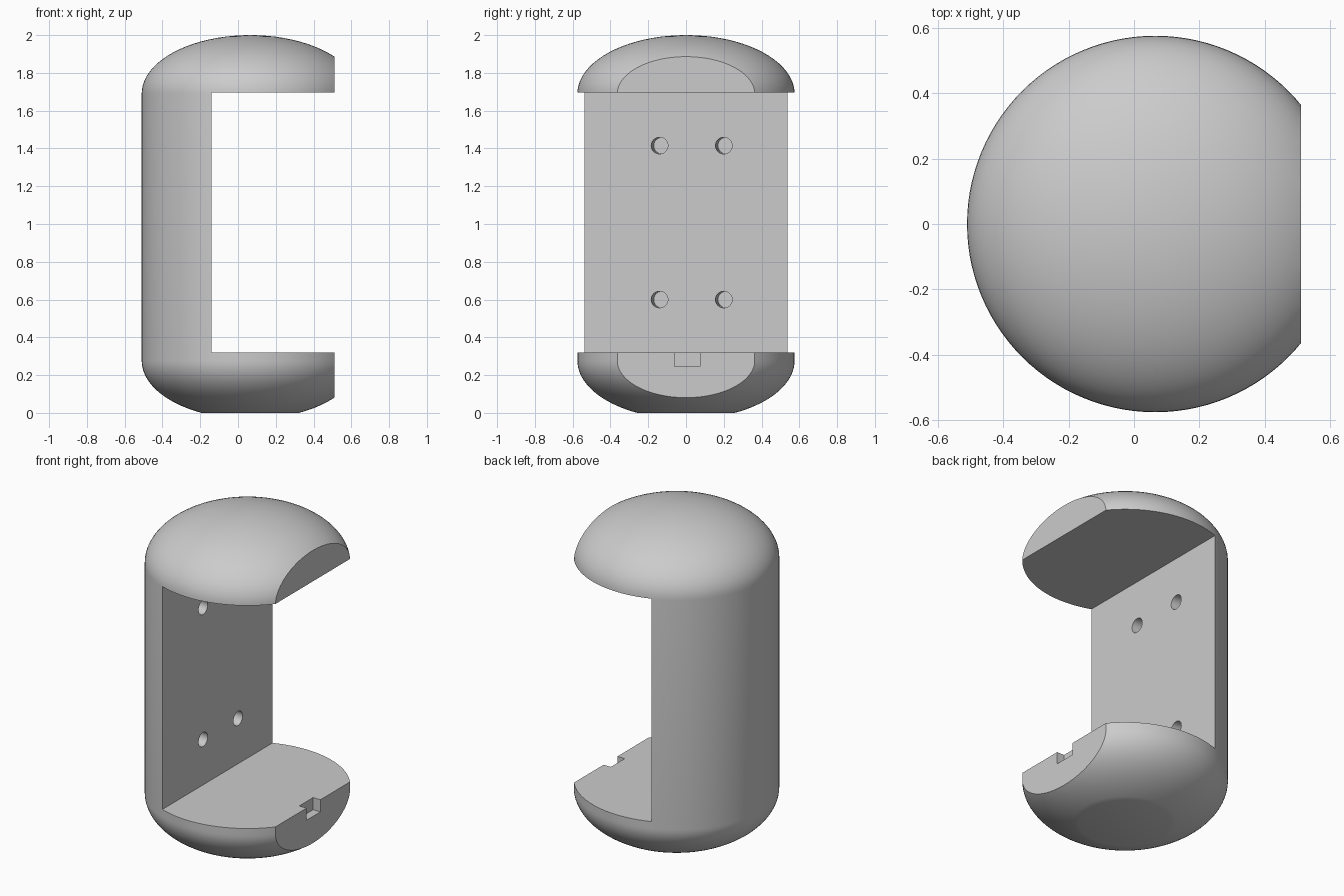
import bpy
import bmesh
from math import sin, cos, pi, radians, asin
from mathutils import Matrix, Vector

AXIS_X = 0.065              # centre line of the capsule
RADIUS = 0.575
DOME = 0.31                 # dome height
LOW, HIGH = 0.277, 1.69     # where the domes meet the straight side
WALL_X, FRONT_X = -0.14, 0.51
SHELF_Z, ROOF_Z = 0.32, 1.695

default = bpy.data.objects.get("Cube")
if default:
    bpy.data.objects.remove(default, do_unlink=True)

grey = bpy.data.materials.new("plain_grey")
grey.use_nodes = True
grey.diffuse_color = (0.6, 0.6, 0.6, 1)
grey.node_tree.nodes["Principled BSDF"].inputs["Base Color"].default_value = (0.6, 0.6, 0.6, 1)


def make_object(name, bm):
    bmesh.ops.recalc_face_normals(bm, faces=bm.faces)
    mesh = bpy.data.meshes.new(name)
    bm.to_mesh(mesh)
    bm.free()
    mesh.materials.append(grey)
    obj = bpy.data.objects.new(name, mesh)
    bpy.context.collection.objects.link(obj)
    return obj


def box(name, low, high):
    low, high = Vector(low), Vector(high)
    bm = bmesh.new()
    bmesh.ops.create_cube(bm, size=1, matrix=Matrix.Translation((low + high) / 2)
                          @ Matrix.Diagonal((*(high - low), 1)))
    return make_object(name, bm)


def cut(target, cutter):
    bpy.context.view_layer.objects.active = target
    mod = target.modifiers.new("cut", "BOOLEAN")
    mod.operation = "DIFFERENCE"
    mod.solver = "EXACT"
    mod.object = cutter
    bpy.ops.object.modifier_apply(modifier=mod.name)
    bpy.data.objects.remove(cutter, do_unlink=True)


# Capsule: flat foot, lower dome, straight side, upper dome
STEPS, SIDES = 20, 112
foot = asin(LOW / DOME)
profile = [(0, 0)]
for i in range(STEPS + 1):
    a = -foot * (1 - i / STEPS)
    profile.append((RADIUS * cos(a), LOW + DOME * sin(a)))
for i in range(STEPS):
    a = pi / 2 * i / STEPS
    profile.append((RADIUS * cos(a), HIGH + DOME * sin(a)))
profile.append((0, HIGH + DOME))

bm = bmesh.new()
verts = [bm.verts.new((AXIS_X + r, 0, z)) for r, z in profile]
edges = [bm.edges.new(pair) for pair in zip(verts, verts[1:])]
bmesh.ops.spin(bm, geom=verts + edges, cent=(AXIS_X, 0, 0), axis=(0, 0, 1),
               angle=2 * pi, steps=SIDES, use_duplicate=False)
bmesh.ops.remove_doubles(bm, verts=bm.verts, dist=0.0001)
holder = make_object("capsule_holder", bm)

# Flat front, open bay and small notch in the lower front edge
cut(holder, box("front_cutter", (FRONT_X, -1, -1), (2, 1, 3)))
cut(holder, box("bay_cutter", (WALL_X, -1, SHELF_Z), (2, 1, ROOF_Z)))
cut(holder, box("notch_cutter", (FRONT_X - 0.05, -0.06, 0.245), (1, 0.075, 0.5)))

# Four slightly slanted blind screw holes in the back wall
for y in (-0.14, 0.2):
    for z in (0.6, 1.415):
        bm = bmesh.new()
        place = (Matrix.Translation((WALL_X, y, z)) @ Matrix.Rotation(radians(-5), 4, "Z")
                 @ Matrix.Rotation(pi / 2, 4, "Y"))
        bmesh.ops.create_cone(bm, cap_ends=True, segments=32, radius1=0.044,
                              radius2=0.044, depth=0.3, matrix=place)
        cut(holder, make_object("hole_cutter", bm))

bpy.ops.object.select_all(action="DESELECT")
holder.select_set(True)
bpy.context.view_layer.objects.active = holder
bpy.ops.object.shade_smooth_by_angle(angle=radians(30))
